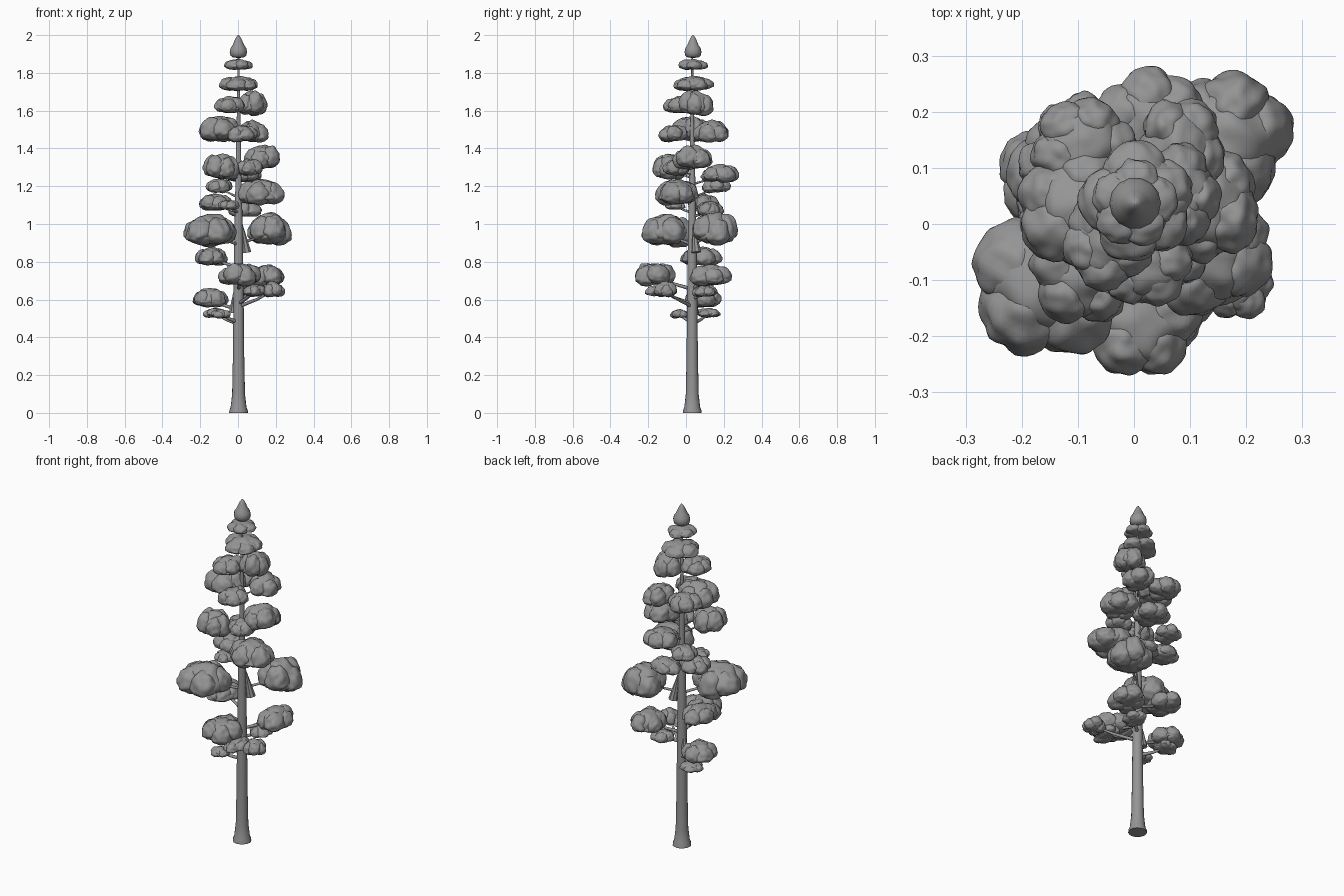
import bpy, bmesh, math, random
from mathutils import Vector, noise

if "Cube" in bpy.data.objects:
    bpy.data.objects.remove(bpy.data.objects["Cube"])

random.seed(7)

grey = bpy.data.materials.new("plain_grey")
grey.diffuse_color = (0.3, 0.3, 0.3, 1)
grey.use_nodes = True
grey.node_tree.nodes["Principled BSDF"].inputs["Base Color"].default_value = grey.diffuse_color


def finish(name, bm, angle=60):
    bmesh.ops.recalc_face_normals(bm, faces=bm.faces)
    me = bpy.data.meshes.new(name)
    bm.to_mesh(me)
    bm.free()
    me.materials.append(grey)
    ob = bpy.data.objects.new(name, me)
    bpy.context.collection.objects.link(ob)
    bpy.context.view_layer.objects.active = ob
    ob.select_set(True)
    bpy.ops.object.shade_smooth_by_angle(angle=math.radians(angle))
    ob.select_set(False)
    return ob


def tube(bm, path, radii, sides):
    """Tapered tube through a list of points, capped at both ends."""
    pts = [Vector(p) for p in path]
    rings = []
    for i, p in enumerate(pts):
        d = pts[min(i + 1, len(pts) - 1)] - pts[max(i - 1, 0)]
        q = d.to_track_quat('Z', 'Y')
        rings.append([bm.verts.new(p + q @ Vector((
            radii[i] * math.cos(2 * math.pi * k / sides),
            radii[i] * math.sin(2 * math.pi * k / sides), 0))) for k in range(sides)])
    for a, b in zip(rings, rings[1:]):
        for k in range(sides):
            n = (k + 1) % sides
            bm.faces.new((a[k], a[n], b[n], b[k]))
    bm.faces.new(rings[0][::-1])
    bm.faces.new(rings[-1])


def lobe(bm, c, r, bottom):
    """Bumpy ellipsoid with a flattened underside."""
    new = bmesh.ops.create_icosphere(bm, subdivisions=4, radius=1)['verts']
    seed = Vector((random.uniform(0, 50), random.uniform(0, 50), 0))
    for v in new:
        p = v.co * (1 + 0.13 * noise.noise(v.co * 2.2 + seed))
        if p.z < 0:
            p.z *= bottom
        v.co = Vector((c[0] + p.x * r[0], c[1] + p.y * r[1], c[2] + p.z * r[2]))


def clump(name, x, y, z, rx, ry, h):
    """Foliage pad: a broad dome merging with a ring of fat lobes."""
    bm = bmesh.new()
    zc = z - 0.2 * h
    lobe(bm, (x, y, zc), (rx * 0.85, ry * 0.85, h * 0.7), 0.4)
    n = 5
    start = random.uniform(0, math.pi)
    for k in range(n):
        a = start + 2 * math.pi * k / n + random.uniform(-0.2, 0.2)
        s = random.uniform(0.52, 0.6)
        lobe(bm, (x + math.cos(a) * rx * 0.48, y + math.sin(a) * ry * 0.48,
                  zc + random.uniform(-0.02, 0.12) * h),
             (rx * s, ry * s, h * random.uniform(0.48, 0.6)), 0.6)
    return finish(name, bm)


# trunk: flared foot, slow taper to the leader
AX, AY = 0.003, 0.033
profile = [(0, 0.05), (0.012, 0.049), (0.03, 0.042), (0.1, 0.034), (0.3, 0.03), (0.6, 0.027),
           (0.85, 0.024), (1.1, 0.019), (1.35, 0.014), (1.6, 0.009), (1.92, 0.004)]
bm = bmesh.new()
tube(bm, [(AX, AY, z) for z, r in profile], [r for z, r in profile], 16)
finish("trunk", bm)


def trunk_radius(z):
    for (z0, r0), (z1, r1) in zip(profile, profile[1:]):
        if z <= z1:
            return r0 + (r1 - r0) * (z - z0) / (z1 - z0)
    return 0.004


# foliage: x, y, z, half width x, half width y, height
lower = [
    (-0.12, 0.12, 0.53, 0.065, 0.06, 0.05), (-0.09, -0.035, 0.525, 0.052, 0.05, 0.045),
    (-0.147, 0.085, 0.61, 0.095, 0.1, 0.105), (0.08, 0.10, 0.645, 0.063, 0.065, 0.06),
    (0.185, -0.11, 0.655, 0.06, 0.06, 0.08), (0.085, -0.13, 0.65, 0.058, 0.085, 0.06),
    (0.01, -0.167, 0.735, 0.108, 0.108, 0.115), (0.155, 0.13, 0.73, 0.09, 0.11, 0.11),
    (-0.14, 0.08, 0.83, 0.085, 0.105, 0.095),
]
middle = [
    (-0.145, -0.1, 0.97, 0.14, 0.137, 0.165), (0.163, 0.155, 0.975, 0.12, 0.118, 0.17),
    (0.04, 0.13, 1.08, 0.085, 0.07, 0.08), (-0.12, 0.09, 1.115, 0.09, 0.08, 0.09),
    (-0.05, -0.055, 1.10, 0.055, 0.055, 0.05), (0.125, -0.05, 1.17, 0.12, 0.115, 0.135),
    (-0.10, 0.16, 1.205, 0.07, 0.075, 0.075), (0.03, 0.18, 1.27, 0.095, 0.098, 0.09),
    (-0.09, -0.09, 1.305, 0.092, 0.092, 0.13), (0.13, 0.035, 1.355, 0.095, 0.105, 0.125),
    (0.06, -0.05, 1.30, 0.07, 0.07, 0.09),
]
upper = [
    (-0.10, 0.03, 1.505, 0.108, 0.105, 0.13), (0.08, 0.135, 1.49, 0.078, 0.09, 0.115),
    (0.02, -0.07, 1.48, 0.078, 0.078, 0.085), (-0.09, 0.14, 1.49, 0.095, 0.085, 0.1),
    (0.075, 0.05, 1.64, 0.08, 0.09, 0.125), (-0.045, -0.03, 1.63, 0.08, 0.085, 0.09),
    (0.008, 0.04, 1.745, 0.1, 0.102, 0.075), (0.0, 0.037, 1.845, 0.075, 0.075, 0.055),
]
branches = bmesh.new()
for tier, pads in (("lower", lower), ("middle", middle), ("upper", upper)):
    for i, pad in enumerate(pads):
        clump(f"{tier}_foliage_{i + 1}", *pad)
        # branch rising from the trunk into the pad
        x, y, z = pad[:3]
        reach = math.hypot(x - AX, y - AY)
        if reach > 0.05:
            r = trunk_radius(z) * 0.3
            tip = Vector((x, y, z - 0.1 * pad[5]))
            root = Vector((AX, AY, z - 0.4 * reach))
            bend = root.lerp(tip, 0.55) - Vector((0, 0, 0.03 * reach))
            tube(branches, [root, bend, tip], [r * 1.3, r, r * 0.6], 8)
finish("branches", branches)

# broad wedge-shaped limb bases beside the trunk
bm = bmesh.new()
tube(bm, [(0.02, 0.04, 1.0), (0.045, 0.055, 0.85)], [0.004, 0.026], 8)
tube(bm, [(-0.01, 0.036, 0.69), (-0.025, 0.045, 0.53)], [0.004, 0.024], 8)
finish("limb_bases", bm, 30)

# pointed crown tip: skirted bud
bm = bmesh.new()
bud = [(1.88, 0.012), (1.882, 0.03), (1.892, 0.042), (1.91, 0.046), (1.93, 0.042),
       (1.948, 0.03), (1.97, 0.021), (1.988, 0.012), (2.0, 0.003)]
tube(bm, [(0.002, 0.037, z) for z, r in bud], [r for z, r in bud], 14)
finish("crown_tip", bm)
